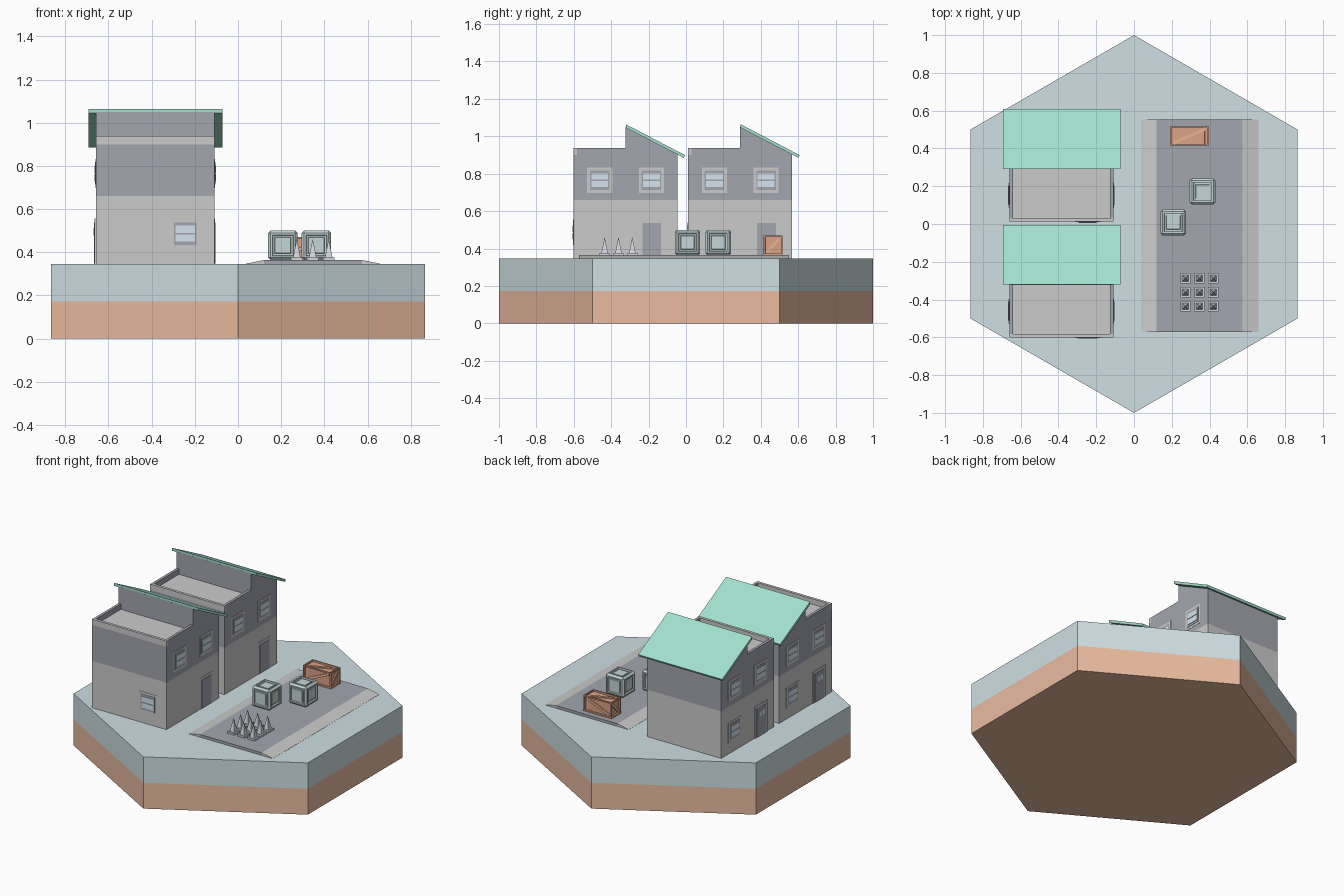
import bpy, bmesh
from math import radians, hypot, atan2, pi
from mathutils import Matrix, Vector

if "Cube" in bpy.data.objects:
    bpy.data.objects.remove(bpy.data.objects["Cube"])


def mat(name, r, g, b):
    m = bpy.data.materials.new(name)
    m.diffuse_color = (r, g, b, 1)
    m.use_nodes = True
    m.node_tree.nodes["Principled BSDF"].inputs["Base Color"].default_value = m.diffuse_color
    return m


TURF = mat("turf", .62, .74, .77)
SOIL = mat("soil", .82, .50, .35)
DARK = mat("dark_slate", .37, .38, .43)
MID = mat("mid_grey", .51, .51, .53)
PALE = mat("pale_grey", .70, .70, .70)
GREEN = mat("roof_green", .36, .75, .62)
GLASS = mat("glass", .66, .78, .88)
TEAL = mat("crate_teal", .56, .67, .68)
RUST = mat("crate_rust", .72, .36, .24)
RUST_L = mat("brace_rust", .82, .45, .30)
STEEL = mat("steel", .66, .68, .74)


def finish(name, bm, m):
    bmesh.ops.recalc_face_normals(bm, faces=bm.faces[:])
    me = bpy.data.meshes.new(name)
    bm.to_mesh(me)
    bm.free()
    me.materials.append(m)
    ob = bpy.data.objects.new(name, me)
    bpy.context.collection.objects.link(ob)
    return ob


def box(name, lo, hi, m, frame=Matrix()):
    lo, hi = Vector(lo), Vector(hi)
    bm = bmesh.new()
    bmesh.ops.create_cube(bm, size=1, matrix=frame @ Matrix.Translation((lo + hi) / 2)
                          @ Matrix.Diagonal((hi - lo).to_4d()))
    return finish(name, bm, m)


def prism(name, pts, m, axis, a, b):
    """Extrude a profile along x (pts = y,z) or y (pts = x,z)."""
    bm = bmesh.new()
    put = (lambda p, t: (t, *p)) if axis == "x" else (lambda p, t: (p[0], t, p[1]))
    f = bm.faces.new([bm.verts.new(put(p, a)) for p in pts])
    ext = bmesh.ops.extrude_face_region(bm, geom=[f])["geom"]
    move = (b - a, 0, 0) if axis == "x" else (0, b - a, 0)
    bmesh.ops.translate(bm, vec=move, verts=[v for v in ext if isinstance(v, bmesh.types.BMVert)])
    # keep the starting cap so the solid is closed
    if not f.is_valid or len(bm.faces) < len(pts) + 2:
        bmesh.ops.holes_fill(bm, edges=bm.edges[:], sides=0)
    return finish(name, bm, m)


def hexagon(name, z0, z1, m):
    bm = bmesh.new()
    bmesh.ops.create_cone(bm, cap_ends=True, segments=6, radius1=1, radius2=1, depth=z1 - z0,
                          matrix=Matrix.Translation((0, 0, (z0 + z1) / 2)))
    if max(abs(v.co.x) for v in bm.verts) > .9:   # points must face the y axis
        bmesh.ops.rotate(bm, matrix=Matrix.Rotation(pi / 6, 3, 'Z'), verts=bm.verts[:])
    return finish(name, bm, m)


# hexagonal ground tile
G = .346
hexagon("soil_layer", 0, .173, SOIL)
hexagon("turf_layer", .173, G, TURF)

# raised road: dark deck with sloping kerbs
R = .364
Y0, Y1 = -.572, .552
prism("road_deck", [(.12, G - .01), (.575, G - .01), (.575, R), (.12, R)], DARK, "y", Y0, Y1)
prism("road_kerb_left", [(.037, G - .005), (.12, G - .005), (.12, R), (.037, G + .001)], MID, "y", Y0, Y1)
prism("road_kerb_right", [(.575, G - .005), (.658, G - .005), (.658, G + .001), (.575, R)], MID, "y", Y0, Y1)

HX, HY = .275, .278   # house half sizes


def panel(name, frame, u, z, w, h, d, m):
    """Flat box on a wall; local -y points out of the wall."""
    return box(name, (u - w / 2, -d, z - h / 2), (u + w / 2, .004, z + h / 2), m, frame)


def window(name, frame, u, z):
    panel(name + "_surround", frame, u, z, .134, .136, .002, MID)
    panel(name + "_frame", frame, u, z, .104, .104, .004, DARK)
    for s in (-1, 1):
        panel(name + "_pane", frame, u, z + s * .02, .09, .034, .006, GLASS)


def door(name, frame, u, d):
    panel(name + "_surround", frame, u, G + .105, .13, .21, d, MID)
    panel(name + "_leaf", frame, u, G + .096, .10, .19, d + .002, DARK)


def house(n, cx, cy):
    x0, x1, y0, y1 = cx - HX, cx + HX, cy - HY, cy + HY
    # stacked wall bands
    for part, a, b, m in (("plinth", G - .01, .381, MID), ("ground_floor", .381, .624, PALE),
                          ("floor_band", .624, .66, MID), ("upper_floor", .66, .90, DARK)):
        box(f"{n}_{part}", (x0, y0, a), (x1, y1, b), m)
    # terrace floor and parapet
    t, p = .018, .938
    box(n + "_terrace", (x0 + t, y0 + t, .895), (x1 - t, cy, .902), MID)
    box(n + "_parapet_front", (x0, y0, .90), (x1, y0 + t, p), MID)
    box(n + "_parapet_left", (x0, y0 + t, .90), (x0 + t, cy, p), DARK)
    box(n + "_parapet_right", (x1 - t, y0 + t, .90), (x1, cy, p), DARK)
    # attic wedge and single-pitch roof
    prism(n + "_attic", [(cy, .90), (y1, .90), (y1, .908), (cy, 1.05)], DARK, "x", x0, x1)
    prism(n + "_roof", [(cy + .002, 1.045), (y1 + .033, .885), (y1 + .04, .899), (cy + .002, 1.064)],
          GREEN, "x", x0 - .035, x1 + .036)
    # openings on the three detailed walls
    front = Matrix.Translation((cx, y0, 0))
    right = Matrix.Translation((x1, cy, 0)) @ Matrix.Rotation(pi / 2, 4, 'Z')
    left = Matrix.Translation((x0, cy, 0)) @ Matrix.Rotation(-pi / 2, 4, 'Z')
    window(n + "_front_window", front, .138, .486)
    for side, f in (("right", right), ("left", left)):
        for u in (-.138, .138):
            window(f"{n}_{side}_upper_window", f, u, .765)
    window(n + "_left_lower_window", left, -.138, .486)
    door(n + "_right_door", right, .140, .002)
    door(n + "_left_door", left, .138, .006)
    for s in (-1, 1):
        panel(n + "_left_door_pane", left, .138 + s * .02, .495, .026, .036, .010, GLASS)


house("near_house", -.383, -.323)
house("far_house", -.383, .290)


def crate(name, c, size, m, steps, bevel=0):
    """Box whose six faces are inset in (thickness, depth) steps."""
    bm = bmesh.new()
    bmesh.ops.create_cube(bm, size=1, matrix=Matrix.Diagonal((*size, 1)))
    if bevel:
        bmesh.ops.bevel(bm, geom=bm.edges[:], offset=bevel, segments=1, affect='EDGES')
    bm.normal_update()
    faces = sorted(bm.faces, key=lambda f: -f.calc_area())[:6]
    for thick, depth in steps:
        bmesh.ops.inset_individual(bm, faces=faces, thickness=thick, depth=depth)
        bm.normal_update()
    ob = finish(name, bm, m)
    ob.location = c
    return ob


# two teal crates with chamfered edges and raised centre panels
for i, (x, y) in enumerate(((.208, .008), (.363, .172))):
    crate(f"teal_crate_{i + 1}", (x, y, R + .068), (.136,) * 3, TEAL,
          ((.012, 0), (.003, -.009), (.012, 0), (.003, .005)), .011)

# long rust crate with diagonal braces running through opposite faces
size, c = Vector((.206, .102, .106)), Vector((.293, .466, R + .053))
crate("rust_crate", c, size, RUST, ((.012, 0), (.001, -.01)))
for i, j, k in ((0, 1, 2), (1, 2, 0), (0, 2, 1)):
    a, b = size[i] - .026, size[j] - .026
    half = Vector((0, 0, 0))
    half[i], half[j], half[k] = hypot(a, b) / 2 - .006, .008, size[k] / 2 - .003
    ang = atan2(b, a) * (-1 if (i, j) == (0, 2) else 1)
    box("rust_crate_brace", -half, half, RUST_L, Matrix.Translation(c) @ Matrix.Rotation(ang, 4, 'XYZ'[k]))

# three by three grid of spikes on square feet
for x in (.272, .346, .420):
    for y in (-.287, -.361, -.435):
        box("spike_foot", (x - .027, y - .027, R - .004), (x + .027, y + .027, R + .011), STEEL)
        bm = bmesh.new()
        bmesh.ops.create_cone(bm, cap_ends=True, segments=4, radius1=.025, radius2=.001, depth=.085,
                              matrix=Matrix.Translation((x, y, R + .0525)) @ Matrix.Rotation(pi / 4, 4, 'Z'))
        bm.normal_update()
        if len({round(v.co.x, 3) for v in bm.verts if v.co.z < R + .03}) > 2:
            bmesh.ops.rotate(bm, cent=(x, y, 0), matrix=Matrix.Rotation(pi / 4, 3, 'Z'), verts=bm.verts[:])
        finish("spike", bm, STEEL)
